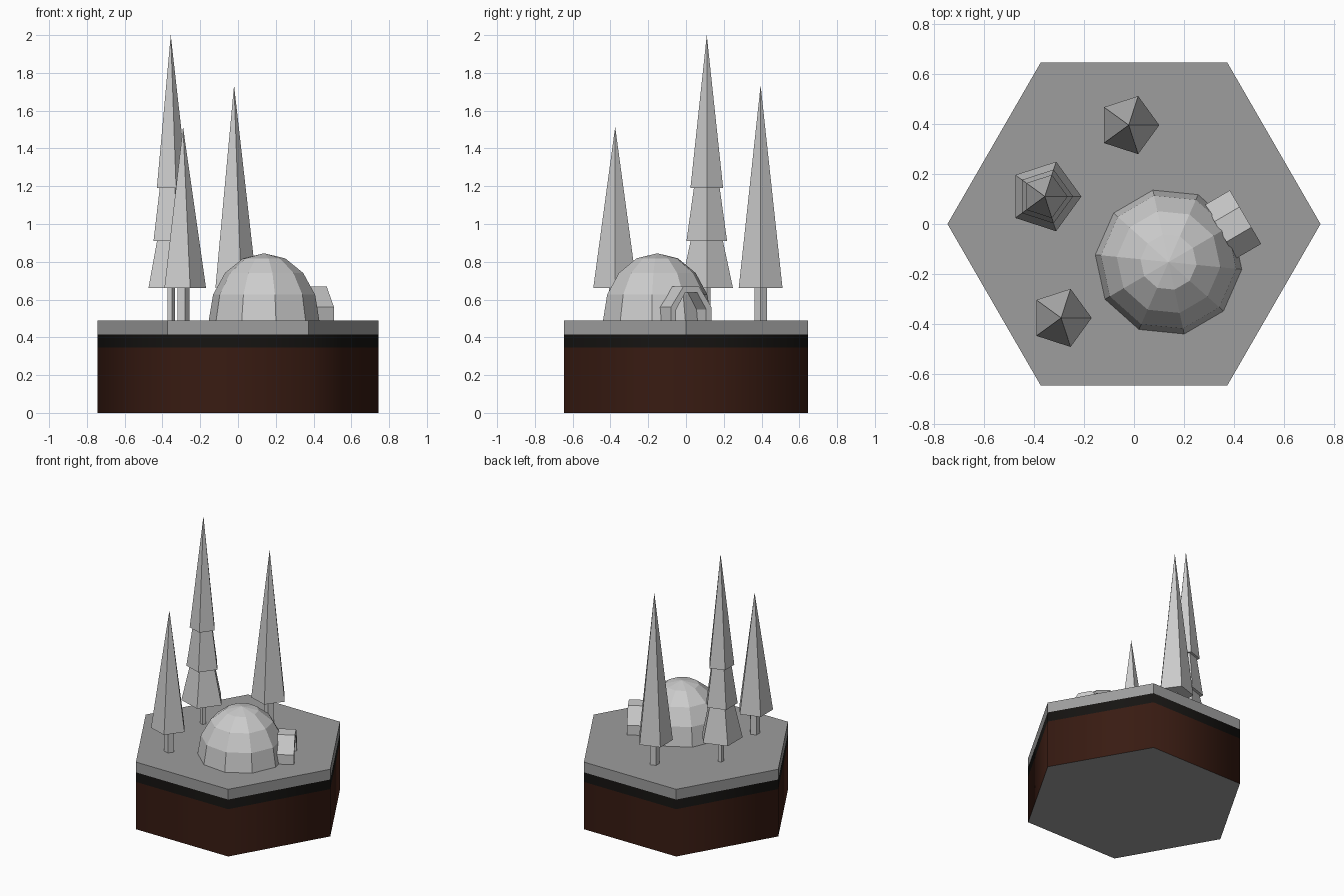
import bpy, math

if "Cube" in bpy.data.objects:
    bpy.data.objects.remove(bpy.data.objects["Cube"])

def material(name, rgb):
    m = bpy.data.materials.new(name)
    m.diffuse_color = (*rgb, 1)
    m.use_nodes = True
    m.node_tree.nodes["Principled BSDF"].inputs["Base Color"].default_value = m.diffuse_color
    return m

def make(name, verts, faces, mat=None):
    me = bpy.data.meshes.new(name)
    me.from_pydata(verts, [], faces)
    me.update()
    ob = bpy.data.objects.new(name, me)
    bpy.context.collection.objects.link(ob)
    if mat:
        me.materials.append(mat)
    return ob

def lathe(name, centre, profile, sides, rot=0.0, mat=None, cap_bottom=False, cap_top=False):
    """Sweep (radius, z) points around a vertical axis; radius 0 makes a tip."""
    verts, rings, faces = [], [], []
    for r, z in profile:
        n = 1 if r == 0 else sides
        rings.append([len(verts) + i for i in range(n)])
        for i in range(n):
            a = rot + math.tau * i / sides
            verts.append((centre[0] + r * math.cos(a), centre[1] + r * math.sin(a), z))
    for lo, hi in zip(rings, rings[1:]):
        for i in range(sides):
            j = (i + 1) % sides
            faces.append((lo[i], lo[j], hi[0]) if len(hi) == 1 else (lo[i], lo[j], hi[j], hi[i]))
    if cap_bottom:
        faces.append(rings[0][::-1])
    if cap_top:
        faces.append(rings[-1])
    return make(name, verts, faces, mat)

snow = material("ground_grey", (0.34, 0.34, 0.34))
rock = material("dark_layer", (0.008, 0.007, 0.006))
earth = material("earth_brown", (0.04, 0.011, 0.006))

# Hexagonal ground tile in three layers
R, TOP = 0.745, 0.49
soil = lathe("soil_layer", (0, 0), [(R, 0), (R, 0.345)], 6, mat=earth)
dark = lathe("dark_layer", (0, 0), [(R, 0.345), (R, 0.415)], 6, mat=rock)
for layer in (soil, dark):
    for p in layer.data.polygons:
        p.use_smooth = True
lathe("ground_layer", (0, 0), [(R, 0.415), (R, TOP)], 6, mat=snow, cap_top=True)
lathe("tile_underside", (0, 0), [(R, 0)], 6, mat=snow, cap_bottom=True)

# Pine trees: five-sided foliage on thin trunks
def tree(name, centre, foliage, trunk_radius):
    lathe(name + "_foliage", centre, foliage, 5, cap_bottom=True)
    lathe(name + "_trunk", centre, [(trunk_radius, TOP), (trunk_radius, 0.66)], 5)

tree("back_tree", (-0.021, 0.395), [(0.122, 0.66), (0, 1.735)], 0.035)
tree("front_tree", (-0.291, -0.375), [(0.122, 0.66), (0, 1.515)], 0.035)
tree("tall_tree", (-0.356, 0.11),
     [(0.146, 0.66), (0.09, 0.91), (0.113, 0.91), (0.072, 1.19), (0.091, 1.19), (0, 2.0)], 0.022)

# Snow dome hut: ten-sided, slightly tall half sphere
C, TURN = (0.138, -0.152), math.radians(30.3)
dome = [(0.294 * math.cos(math.radians(a)), TOP + 0.355 * math.sin(math.radians(a)))
        for a in (0, 22.5, 45, 67.5)] + [(0, TOP + 0.355)]
lathe("hut_dome", C, dome, 10, TURN)

# Entrance arch: faceted tunnel with wall thickness
def arch(half):
    return [(-x, z) for x, z in half] + [(x, z) for x, z in reversed(half)]

outer = arch([(0.124, 0), (0.124, 0.07), (0.047, 0.18)])
inner = arch([(0.092, 0), (0.092, 0.058), (0.036, 0.148)])
verts = []
for section, d in ((outer, 0.24), (outer, 0.356), (inner, 0.356), (inner, 0.24)):
    for s, z in section:
        verts.append((C[0] + d * math.cos(TURN) - s * math.sin(TURN),
                      C[1] + d * math.sin(TURN) + s * math.cos(TURN), TOP + z))
faces = []
for k in range(4):
    a, b = 6 * k, 6 * ((k + 1) % 4)
    faces += [(a + i, a + i + 1, b + i + 1, b + i) for i in range(5)]
make("hut_entrance", verts, [f[::-1] for f in faces])
